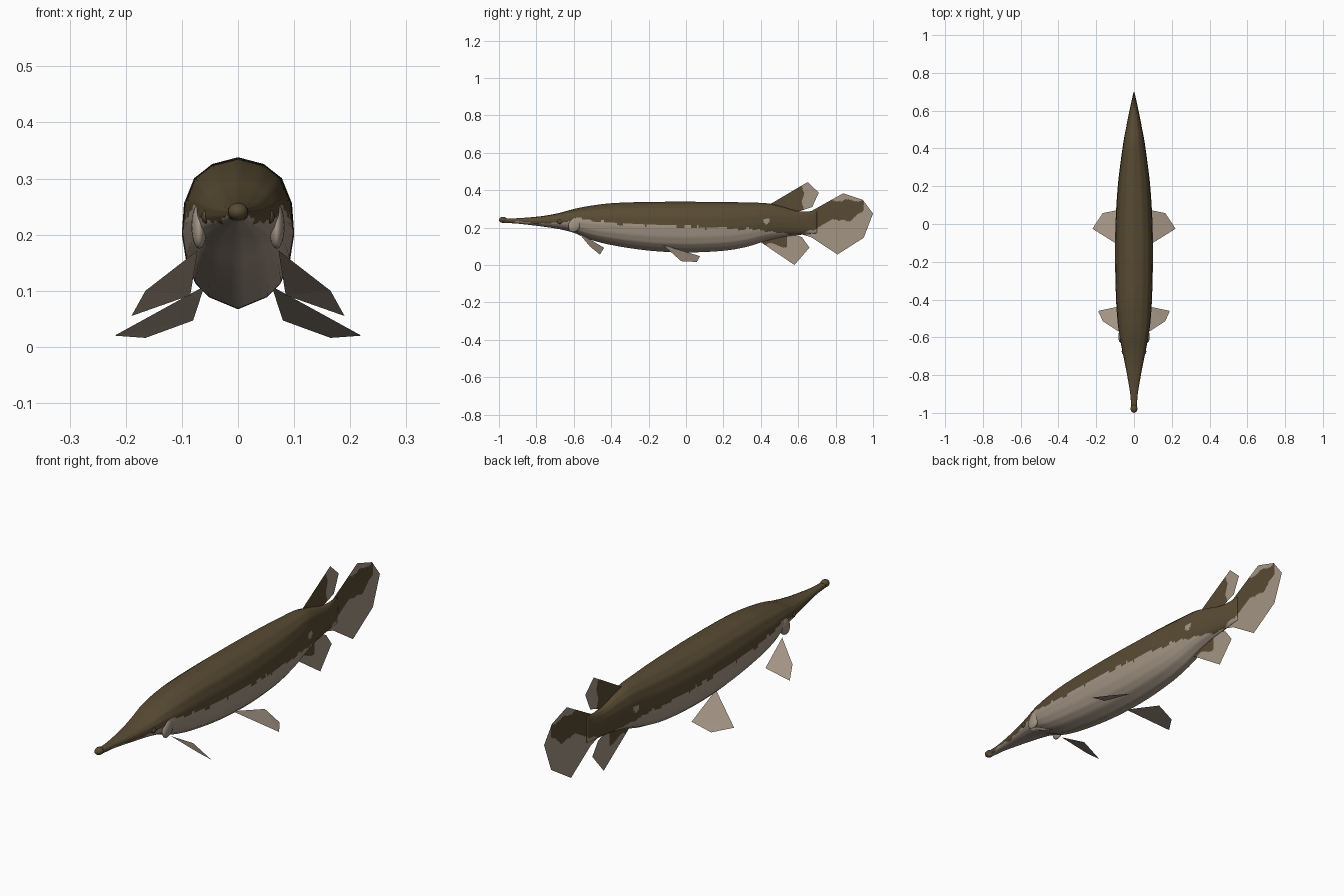
import bpy, bmesh, math
from mathutils import Vector

if "Cube" in bpy.data.objects:
    bpy.data.objects.remove(bpy.data.objects["Cube"])


def material(name, rgb):
    m = bpy.data.materials.new(name)
    m.diffuse_color = (*rgb, 1)
    m.use_nodes = True
    m.node_tree.nodes["Principled BSDF"].inputs["Base Color"].default_value = m.diffuse_color
    return m


LIGHT = material("pale belly", (0.37, 0.30, 0.235))
DARK = material("olive brown back", (0.098, 0.070, 0.033))

# Stations along the body: y, top z, bottom z, half width
STATIONS = [
    (-0.985, 0.250, 0.226, 0.014), (-0.95, 0.249, 0.224, 0.016),
    (-0.90, 0.250, 0.221, 0.020), (-0.82, 0.256, 0.212, 0.033),
    (-0.75, 0.264, 0.203, 0.046), (-0.67, 0.280, 0.190, 0.062),
    (-0.60, 0.299, 0.172, 0.076), (-0.52, 0.315, 0.138, 0.087),
    (-0.40, 0.330, 0.107, 0.095), (-0.20, 0.337, 0.077, 0.100),
    (0.00, 0.338, 0.067, 0.098), (0.20, 0.337, 0.076, 0.086),
    (0.32, 0.334, 0.096, 0.072), (0.44, 0.329, 0.132, 0.055),
    (0.52, 0.310, 0.150, 0.040), (0.60, 0.288, 0.160, 0.024),
    (0.70, 0.286, 0.170, 0.002)]

# Half of the unit cross-section, from back to belly
SECTION = [(0, 1), (0.46, 0.91), (0.78, 0.72), (0.96, 0.38), (1, -0.03),
           (0.92, -0.4), (0.76, -0.67), (0.53, -0.84), (0, -1)]

# Lower edge of the dark back: y, z
EDGE = [(-1, 0.232), (-0.85, 0.228), (-0.72, 0.218), (-0.62, 0.235),
        (-0.57, 0.25), (-0.5, 0.236), (-0.38, 0.222), (-0.15, 0.212),
        (0.1, 0.20), (0.3, 0.193), (0.42, 0.185), (0.5, 0.168), (0.62, 0.165),
        (0.69, 0.19), (0.76, 0.238), (0.87, 0.237), (0.95, 0.29)]


def interp(table, t, col, smooth=True):
    """Cubic (or linear) interpolation of a column of a table."""
    n = len(table)
    i = 0
    while i < n - 2 and table[i + 1][0] < t:
        i += 1
    a, b = table[i], table[i + 1]
    h = b[0] - a[0]
    u = min(max((t - a[0]) / h, 0), 1)
    if not smooth:
        return a[col] + (b[col] - a[col]) * u

    def slope(k):
        p, q = table[max(k - 1, 0)], table[min(k + 1, n - 1)]
        return (q[col] - p[col]) / (q[0] - p[0])
    return ((2*u**3 - 3*u*u + 1) * a[col] + (u**3 - 2*u*u + u) * h * slope(i)
            + (3*u*u - 2*u**3) * b[col] + (u**3 - u*u) * h * slope(i + 1))


def back_rule(c):
    """Dark above a wavy line, with a pale spot near the tail."""
    if math.hypot(c.y - 0.43, c.z - 0.235) < 0.017:
        return False
    wave = 0.004 * math.sin(41 * c.y) + 0.003 * math.sin(97 * c.y + 1)
    return c.z > interp(EDGE, c.y, 1, False) + wave


def tail_rule(c):
    return back_rule(c) and c.y < 0.95 and c.z < 0.345 + 0.006 * math.sin(60 * c.y)


def dorsal_rule(c):
    return c.y < 0.625 + 0.006 * math.sin(70 * c.z)


def anal_rule(c):
    return c.z > 0.105 + 0.012 * math.sin(45 * c.y) and 0.41 < c.y < 0.54


def finish(bm, name, rule=None, base=LIGHT, smooth=True):
    """Turn a bmesh into an object and colour its faces by a rule."""
    me = bpy.data.meshes.new(name)
    if rule:
        for f in bm.faces:
            f.material_index = int(rule(f.calc_center_median()))
    bm.to_mesh(me)
    bm.free()
    me.materials.append(base)
    if rule:
        me.materials.append(DARK)
    for p in me.polygons:
        p.use_smooth = smooth
    ob = bpy.data.objects.new(name, me)
    bpy.context.collection.objects.link(ob)
    return ob


def body():
    # Cross-section ring, each side split in four for a clean colour edge
    full = SECTION + [(-x, z) for x, z in SECTION[-2:0:-1]]
    ring = []
    for (ax, az), (bx, bz) in zip(full, full[1:] + full[:1]):
        ring += [(ax + (bx - ax) * k / 4, az + (bz - az) * k / 4) for k in range(4)]
    bm = bmesh.new()
    rows, steps = [], 200
    y0, y1 = STATIONS[0][0], STATIONS[-1][0]
    for s in range(steps + 1):
        y = y0 + (y1 - y0) * s / steps
        top, bot, w = (interp(STATIONS, y, c) for c in (1, 2, 3))
        mid, h = (top + bot) / 2, (top - bot) / 2
        rows.append([bm.verts.new((x * w, y, mid + z * h)) for x, z in ring])
    n = len(ring)
    for a, b in zip(rows, rows[1:]):
        for k in range(n):
            bm.faces.new((a[k], a[(k + 1) % n], b[(k + 1) % n], b[k]))
    bm.faces.new(rows[0])
    bm.faces.new(rows[-1])
    bmesh.ops.recalc_face_normals(bm, faces=bm.faces)
    finish(bm, "body", back_rule)


def fin(name, points, rule=None):
    """Flat fin from an outline; finely divided where it has two colours."""
    bm = bmesh.new()
    bm.faces.new([bm.verts.new(p) for p in points])
    bmesh.ops.triangulate(bm, faces=bm.faces[:])
    if rule:
        for _ in range(5):
            bmesh.ops.subdivide_edges(bm, edges=bm.edges[:], cuts=1, use_grid_fill=True)
    return finish(bm, name, rule, smooth=False)


def blob(name, loc, radii, mat, tilt=0):
    bm = bmesh.new()
    bmesh.ops.create_uvsphere(bm, u_segments=20, v_segments=12, radius=1)
    ob = finish(bm, name, base=mat)
    ob.location, ob.scale = loc, radii
    ob.rotation_euler = (tilt, 0, 0)
    return ob


body()

# Median fins
median = {
    "tail_fin": ([(0.58, 0.275), (0.67, 0.288), (0.84, 0.383), (0.945, 0.348),
                  (1.0, 0.275), (0.95, 0.145), (0.81, 0.056), (0.67, 0.148),
                  (0.58, 0.175)], tail_rule),
    "dorsal_fin": ([(0.45, 0.325), (0.65, 0.443), (0.71, 0.387), (0.675, 0.31),
                    (0.60, 0.285), (0.50, 0.29)], dorsal_rule),
    "anal_fin": ([(0.395, 0.125), (0.58, 0.0), (0.66, 0.093), (0.62, 0.148),
                  (0.58, 0.165), (0.45, 0.16)], anal_rule)}
for name, (outline, rule) in median.items():
    fin(name, [(0, y, z) for y, z in outline], rule)

# Paired fins, gill covers and eyes
paired = {
    "pectoral_fin": [(0.072, -0.575, 0.172), (0.165, -0.515, 0.10),
                     (0.19, -0.46, 0.055), (0.085, -0.438, 0.092)],
    "pelvic_fin": [(0.06, -0.125, 0.108), (0.22, -0.025, 0.02),
                   (0.165, 0.058, 0.016), (0.08, 0.075, 0.047)]}
for side, label in ((1, "left"), (-1, "right")):
    for name, pts in paired.items():
        fin(f"{label}_{name}", [(side * x, y, z) for x, y, z in pts])
    blob(f"{label}_gill_cover", (side * 0.069, -0.595, 0.215),
         (0.014, 0.032, 0.042), LIGHT, -0.5)
    blob(f"{label}_eye", (side * 0.057, -0.675, 0.232),
         (0.008, 0.014, 0.012), DARK)

# Nose knob at the snout tip
blob("nose_knob", (0, -0.978, 0.241), (0.018, 0.022, 0.016), DARK)
